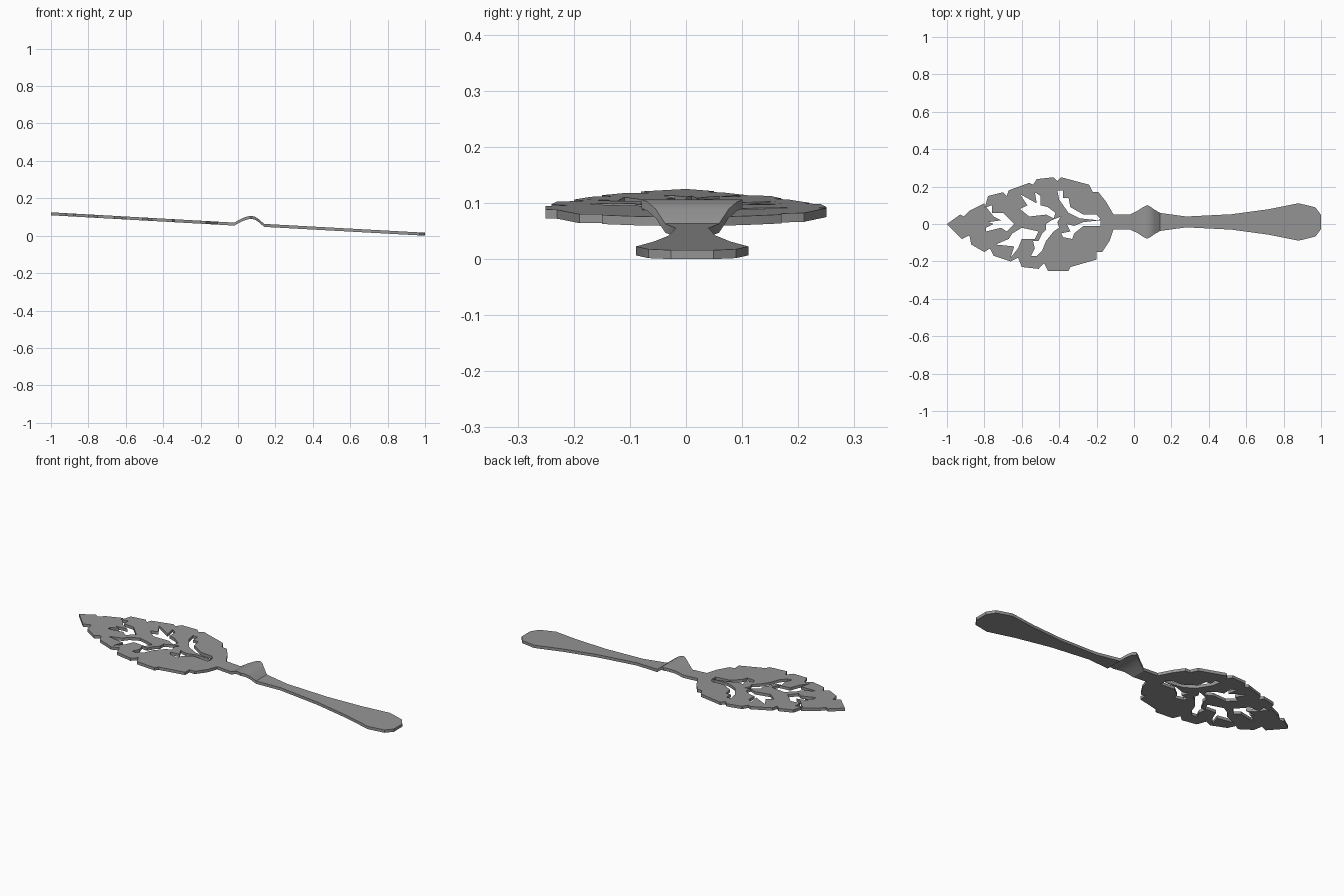
import bpy
import bmesh
import math

cube = bpy.data.objects.get("Cube")
if cube:
    bpy.data.objects.remove(cube, do_unlink=True)

UNIT = 0.01          # outlines are drawn in hundredths
THICKNESS = 0.016
HANDLE_AXIS = 1.1    # the handle runs slightly off centre

# Scalloped edges of the leaf blade, tip to neck and neck to tip
upper_edge = [(-100, 0), (-93, 5), (-91, 4), (-88, 7), (-80, 11), (-80, 8), (-78, 15),
              (-70, 17), (-68, 15), (-67, 18), (-56, 22), (-54, 21), (-52, 24),
              (-43, 25), (-41, 23), (-39, 25), (-24, 21), (-22, 17), (-19, 17),
              (-15, 12)]
lower_edge = [(-13, -9), (-17, -15), (-20, -15), (-20, -19), (-34, -23), (-35, -25),
              (-46, -25), (-48, -21), (-51, -24), (-60, -23), (-62, -18), (-66, -20),
              (-75, -17), (-77, -13), (-80, -15), (-87, -11), (-88, -6), (-92, -8)]

# Pierced veins in the blade
upper_left_vein = [(-61, 8), (-57, 10), (-61, 16), (-52, 11), (-53, 17), (-50, 15),
                   (-50, 10), (-46, 9), (-42, 6), (-43, 3), (-47, 5), (-56, 4)]
upper_right_vein = [(-41, 18), (-38, 18), (-38, 14), (-35, 14), (-34, 9), (-27, 5),
                    (-20, 5), (-18, 3), (-19, 2), (-29, 3), (-35, 6), (-40, 13)]
tip_vein = [(-79, 9), (-76, 10), (-76, 6), (-70, 6), (-64, 0), (-68, -4), (-71, -2),
            (-79, -4), (-79, -2), (-75, 0), (-78, 1), (-71, 2), (-75, 4)]
lower_left_vein = [(-74, -11), (-67, -8), (-65, -5), (-60, -2), (-51, -4), (-53, -8),
                   (-60, -8), (-62, -13), (-66, -18), (-64, -12)]
centre_vein = [(-44, 2), (-39, 4), (-41, 1), (-40, -2), (-43, -4), (-47, -9),
               (-49, -14), (-52, -17), (-55, -17), (-53, -13), (-54, -9),
               (-51, -9), (-49, -5), (-47, -3), (-47, 0)]
lower_right_vein = [(-39, -5), (-34, -4), (-36, 0), (-32, -1), (-27, 1), (-18, 2),
                    (-18, -1), (-27, -1), (-32, -5), (-33, -8), (-38, -7)]

# Handle stations: position along the handle and half width
stations = [(-11, 4.1), (-2, 4.1), (2, 6), (5, 8), (7, 9), (9, 8), (11, 6.5), (14, 4.8),
            (28, 2.9), (52, 4.1), (72, 6.8), (88, 10), (97, 7.8), (100, 3.8)]

# Side profile of the top face: straight blade, raised knuckle, straight handle
side_profile = [(-100, 12.5), (-2, 7), (2, 9.2), (5, 10.3), (7, 10.6), (9, 10.2),
                (11, 8.9), (14, 6.3), (100, 1.6)]


def height(x):
    for (xa, za), (xb, zb) in zip(side_profile, side_profile[1:]):
        if x <= xb:
            return za + (zb - za) * (x - xa) / (xb - xa)
    return side_profile[-1][1]


def add_vert(bm, x, y):
    return bm.verts.new((x * UNIT, y * UNIT, height(x) * UNIT))


def add_loop(bm, verts):
    pairs = zip(verts, verts[1:] + verts[:1])
    return [bm.edges.get(p) or bm.edges.new(p) for p in pairs]


bm = bmesh.new()

# Handle: a strip of quads mirrored across its axis
rails = [(add_vert(bm, x, HANDLE_AXIS + w), add_vert(bm, x, HANDLE_AXIS - w))
         for x, w in stations]
for (ua, la), (ub, lb) in zip(rails, rails[1:]):
    bm.faces.new((la, lb, ub, ua))

# Blade: outline joined to the handle neck, with the veins left open
outline = [add_vert(bm, *p) for p in upper_edge]
outline += rails[0]
outline += [add_vert(bm, *p) for p in lower_edge]
edges = add_loop(bm, outline)
for vein in (upper_left_vein, upper_right_vein, tip_vein,
             lower_left_vein, centre_vein, lower_right_vein):
    edges += add_loop(bm, [add_vert(bm, *p) for p in vein])
bmesh.ops.triangle_fill(bm, edges=edges, use_beauty=True, normal=(0, 0, 1))

# Give the sheet its thickness
sheet = bmesh.ops.extrude_face_region(bm, geom=bm.faces[:], use_keep_orig=True)
lower = [v for v in sheet["geom"] if isinstance(v, bmesh.types.BMVert)]
bmesh.ops.translate(bm, verts=lower, vec=(0, 0, -THICKNESS))
bmesh.ops.recalc_face_normals(bm, faces=bm.faces[:])

mesh = bpy.data.meshes.new("slotted_spoon")
bm.to_mesh(mesh)
bm.free()
spoon = bpy.data.objects.new("slotted_spoon", mesh)
bpy.context.collection.objects.link(spoon)

# Plain grey metal
grey = bpy.data.materials.new("grey_metal")
grey.use_nodes = True
colour = (0.3, 0.3, 0.3, 1)
grey.diffuse_color = colour
grey.node_tree.nodes["Principled BSDF"].inputs["Base Color"].default_value = colour
mesh.materials.append(grey)

# Smooth the knuckle, keep the cut edges crisp
bpy.ops.object.select_all(action="DESELECT")
spoon.select_set(True)
bpy.context.view_layer.objects.active = spoon
bpy.ops.object.shade_smooth_by_angle(angle=math.radians(30))
